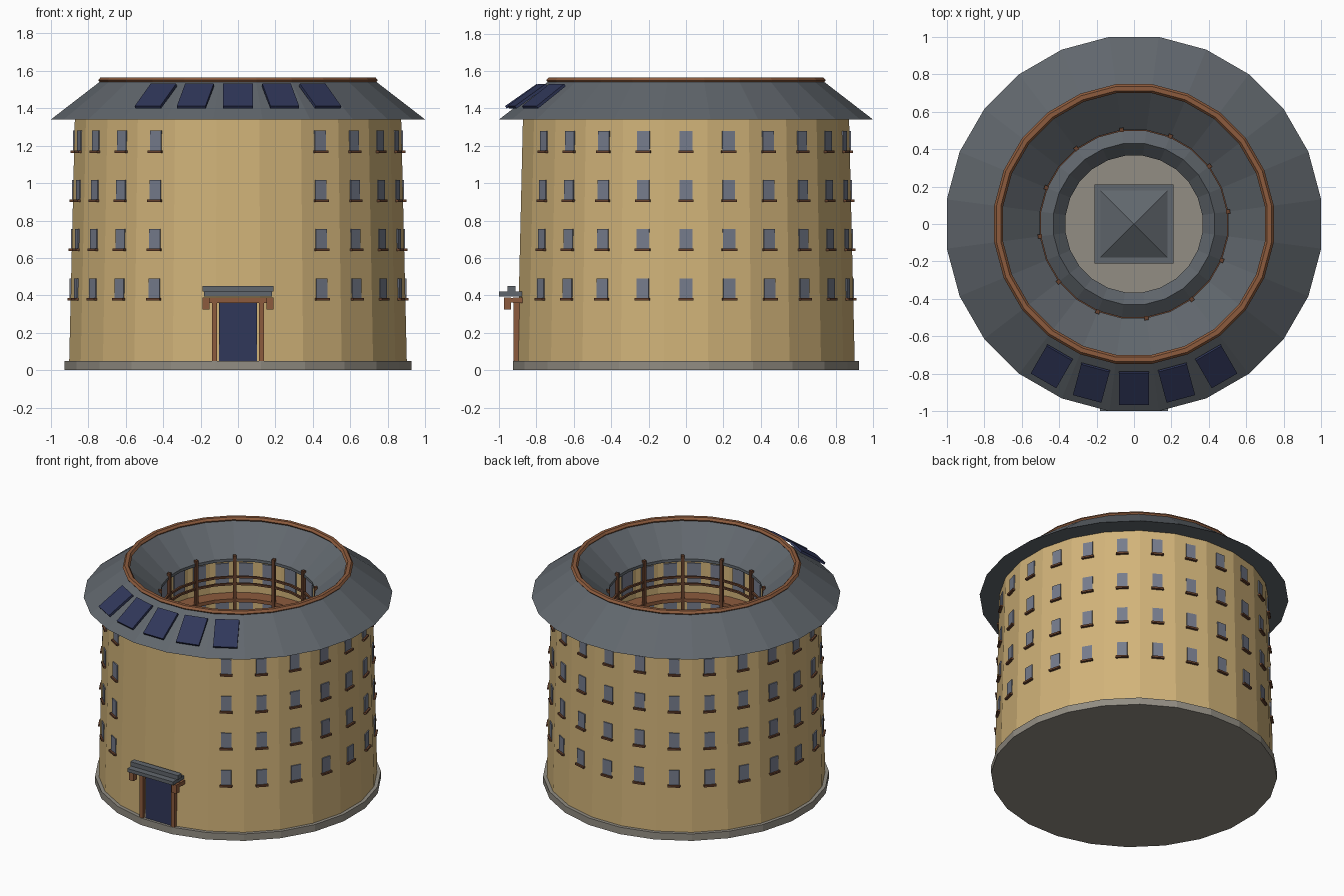
import bpy, bmesh, math
from mathutils import Matrix, Vector

if "Cube" in bpy.data.objects:
    bpy.data.objects.remove(bpy.data.objects["Cube"])

SIDES = 24
FLAT = math.cos(math.pi / SIDES)      # flat-to-corner ratio of the polygon


def material(name, r, g, b):
    lin = [(c / 255 / 12.92 if c < 11 else ((c / 255 + 0.055) / 1.055) ** 2.4) for c in (r, g, b)]
    m = bpy.data.materials.new(name)
    m.diffuse_color = (*lin, 1)
    m.use_nodes = True
    m.node_tree.nodes["Principled BSDF"].inputs["Base Color"].default_value = m.diffuse_color
    return m


EARTH = material("earth_wall", 209, 179, 121)
ROOF = material("roof_tile", 97, 103, 109)
WOOD = material("wood", 140, 91, 61)
DARK = material("dark_wood", 104, 66, 45)
STONE = material("stone", 146, 141, 131)
GLASS = material("window_glass", 118, 124, 140)
NAVY = material("navy_panel", 48, 55, 90)


def finish(name, bm, mat):
    bmesh.ops.recalc_face_normals(bm, faces=bm.faces)
    me = bpy.data.meshes.new(name)
    bm.to_mesh(me)
    bm.free()
    me.materials.append(mat)
    ob = bpy.data.objects.new(name, me)
    bpy.context.collection.objects.link(ob)
    return ob


def ring(bm, profile):
    """Sweep a closed (flat radius, z) profile around the z axis."""
    rows = []
    for i in range(SIDES):
        a = math.tau * (i + 0.5) / SIDES
        rows.append([bm.verts.new((r / FLAT * math.cos(a), r / FLAT * math.sin(a), z)) for r, z in profile])
    n = len(profile)
    for i in range(SIDES):
        p, q = rows[i], rows[(i + 1) % SIDES]
        for j in range(n):
            k = (j + 1) % n
            bm.faces.new((p[j], q[j], q[k], p[k]))


def box(bm, lo, hi, matrix=Matrix()):
    lo, hi = Vector(lo), Vector(hi)
    m = matrix @ Matrix.Translation((lo + hi) / 2) @ Matrix.Diagonal((*(hi - lo), 1))
    bmesh.ops.create_cube(bm, size=1, matrix=m)


def turn(deg):
    return Matrix.Rotation(math.radians(deg), 4, 'Z')


def ring_object(name, mat, *profiles):
    bm = bmesh.new()
    for p in profiles:
        ring(bm, p)
    return finish(name, bm, mat)


def box_object(name, mat, *boxes):
    bm = bmesh.new()
    for b in boxes:
        box(bm, *b)
    return finish(name, bm, mat)


def rect(r0, r1, z0, z1):
    return [(r0, z0), (r1, z0), (r1, z1), (r0, z1)]


# Stone base, forming the courtyard floor as well
bm = bmesh.new()
bmesh.ops.create_cone(bm, cap_ends=True, segments=SIDES, radius1=0.926 / FLAT, radius2=0.926 / FLAT,
                      depth=0.05, matrix=turn(7.5) @ Matrix.Translation((0, 0, 0.025)))
finish("stone_base", bm, STONE)

# Tapered round wall, main roof and ridge band
ring_object("round_wall", EARTH, [(0.902, 0.05), (0.872, 1.342), (0.60, 1.342), (0.60, 0.05)])
ring_object("main_roof", ROOF, [(1.0, 1.34), (0.725, 1.552), (0.502, 1.362), (0.502, 1.342)])
ring_object("roof_ridge", WOOD, [(0.747, 1.55), (0.735, 1.565), (0.712, 1.565), (0.70, 1.55),
                                 (0.712, 1.535), (0.735, 1.535)])

# Windows and sills: four storeys, none around the entrance side
glass, sills, inner = [], [], []
for z in (0.385, 0.65, 0.912, 1.175):
    r = 0.902 - 0.03 * (z - 0.05) / 1.292
    for k in range(SIDES):
        if 2 <= k <= 22:
            glass.append(((-0.034, -r - 0.005, z), (0.034, -r + 0.02, z + 0.105), turn(15 * k)))
            sills.append(((-0.041, -r - 0.018, z - 0.013), (0.041, -r + 0.02, z), turn(15 * k)))
        inner.append(((-0.045, 0.592, z - 0.045), (0.045, 0.605, z + 0.115), turn(15 * k)))
box_object("window_panes", GLASS, *glass)
box_object("window_sills", DARK, *sills)
box_object("courtyard_windows", GLASS, *inner)

# Courtyard galleries: floors, double rails and posts
floors, rails = [], []
for z in (0.28, 0.545, 0.81, 1.075):
    floors.append(rect(0.50, 0.605, z - 0.025, z))
    rails += [rect(0.496, 0.51, z + h, z + h + 0.014) for h in (0.10, 0.15)]
ring_object("gallery_floors", WOOD, *floors)
ring_object("gallery_rails", DARK, *rails)
box_object("gallery_posts", DARK, *[((-0.011, -0.518, 0.05), (0.011, -0.496, 1.385), turn(7.5 + 30 * k))
                                    for k in range(12)])

# Low inner ring building
ring_object("inner_ring_wall", EARTH, rect(0.395, 0.475, 0.05, 0.29))
ring_object("inner_ring_roof", ROOF, [(0.51, 0.28), (0.43, 0.35), (0.365, 0.28)])

# Central hall with a slab eave and pyramid roof
box_object("hall_walls", EARTH, ((-0.16, -0.16, 0.05), (0.16, 0.16, 0.30)))
box_object("hall_eave", ROOF, ((-0.21, -0.21, 0.30), (0.21, 0.21, 0.325)))
bm = bmesh.new()
bmesh.ops.create_cone(bm, cap_ends=True, segments=4, radius1=0.18 * math.sqrt(2), radius2=0, depth=0.12,
                      matrix=turn(45) @ Matrix.Translation((0, 0, 0.385)))
finish("hall_roof", bm, ROOF)

# Entrance: door, frame, brackets and canopy
box_object("door", NAVY, ((-0.102, -0.908, 0.05), (0.102, -0.87, 0.36)))
frame = [((-0.19, -0.925, 0.36), (0.19, -0.87, 0.388))]
for s in (-1, 1):
    x0, x1 = sorted((s * 0.112, s * 0.138))
    frame.append(((x0, -0.922, 0.05), (x1, -0.87, 0.365)))
    x0, x1 = sorted((s * 0.152, s * 0.19))
    frame.append(((x0, -0.972, 0.325), (x1, -0.935, 0.388)))
    frame.append(((x0, -0.94, 0.362), (x1, -0.87, 0.386)))
box_object("door_frame", WOOD, *frame)
box_object("door_canopy", ROOF, ((-0.182, -1.0, 0.395), (0.182, -0.87, 0.42)),
           ((-0.19, -0.955, 0.42), (0.19, -0.912, 0.45)))

# Tilted panels on the front of the roof
panels = []
for k in range(-2, 3):
    m = turn(15 * k) @ Matrix.Translation((0, -0.878, 1.465)) @ Matrix.Rotation(math.radians(35), 4, 'X')
    panels.append(((-0.079, -0.104, -0.008), (0.079, 0.104, 0.008), m))
box_object("roof_panels", NAVY, *panels)
